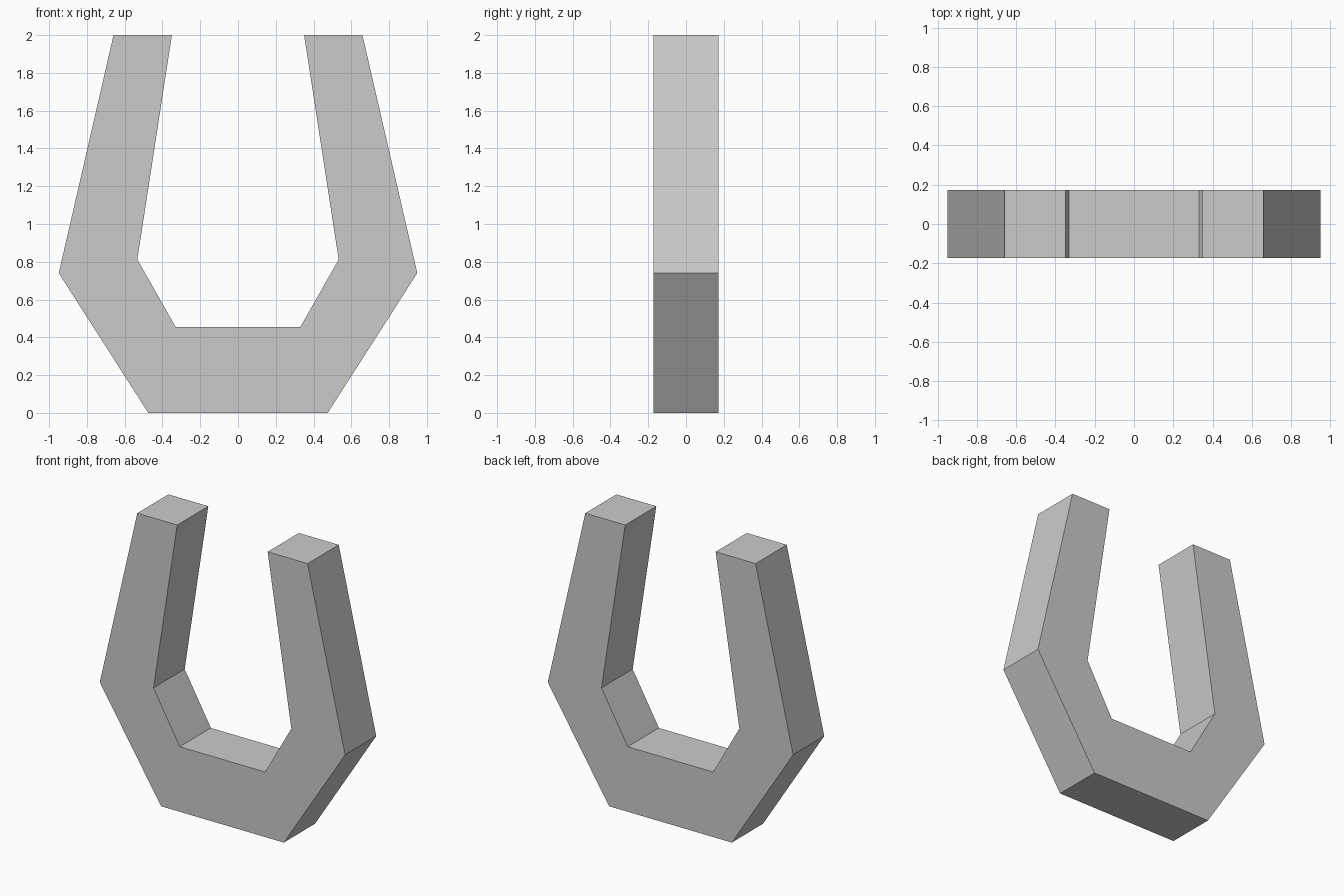
import bpy, bmesh
from mathutils import Vector

if "Cube" in bpy.data.objects:
    bpy.data.objects.remove(bpy.data.objects["Cube"])

HALF_DEPTH = 0.172

# Right half of the U: (outer, inner) point pairs in x, z from tip to base
pairs = [((0.659, 2.0), (0.35, 2.0)),
         ((0.949, 0.74), (0.533, 0.812)),
         ((0.475, 0.0), (0.33, 0.455))]
# Mirror across x = 0 to complete the path
pairs += [tuple((-x, z) for x, z in p) for p in reversed(pairs)]

bm = bmesh.new()

# Flat front face of the U as a strip of quads
rows = [[bm.verts.new((x, -HALF_DEPTH, z)) for x, z in p] for p in pairs]
front = [bm.faces.new((a[0], a[1], b[1], b[0])) for a, b in zip(rows, rows[1:])]

# Extrude to full depth
out = bmesh.ops.extrude_face_region(bm, geom=front, use_keep_orig=True)
moved = [g for g in out["geom"] if isinstance(g, bmesh.types.BMVert)]
bmesh.ops.translate(bm, verts=moved, vec=Vector((0, 2 * HALF_DEPTH, 0)))
bmesh.ops.recalc_face_normals(bm, faces=bm.faces)

mesh = bpy.data.meshes.new("horseshoe")
bm.to_mesh(mesh)
bm.free()
bpy.context.collection.objects.link(bpy.data.objects.new("horseshoe", mesh))
